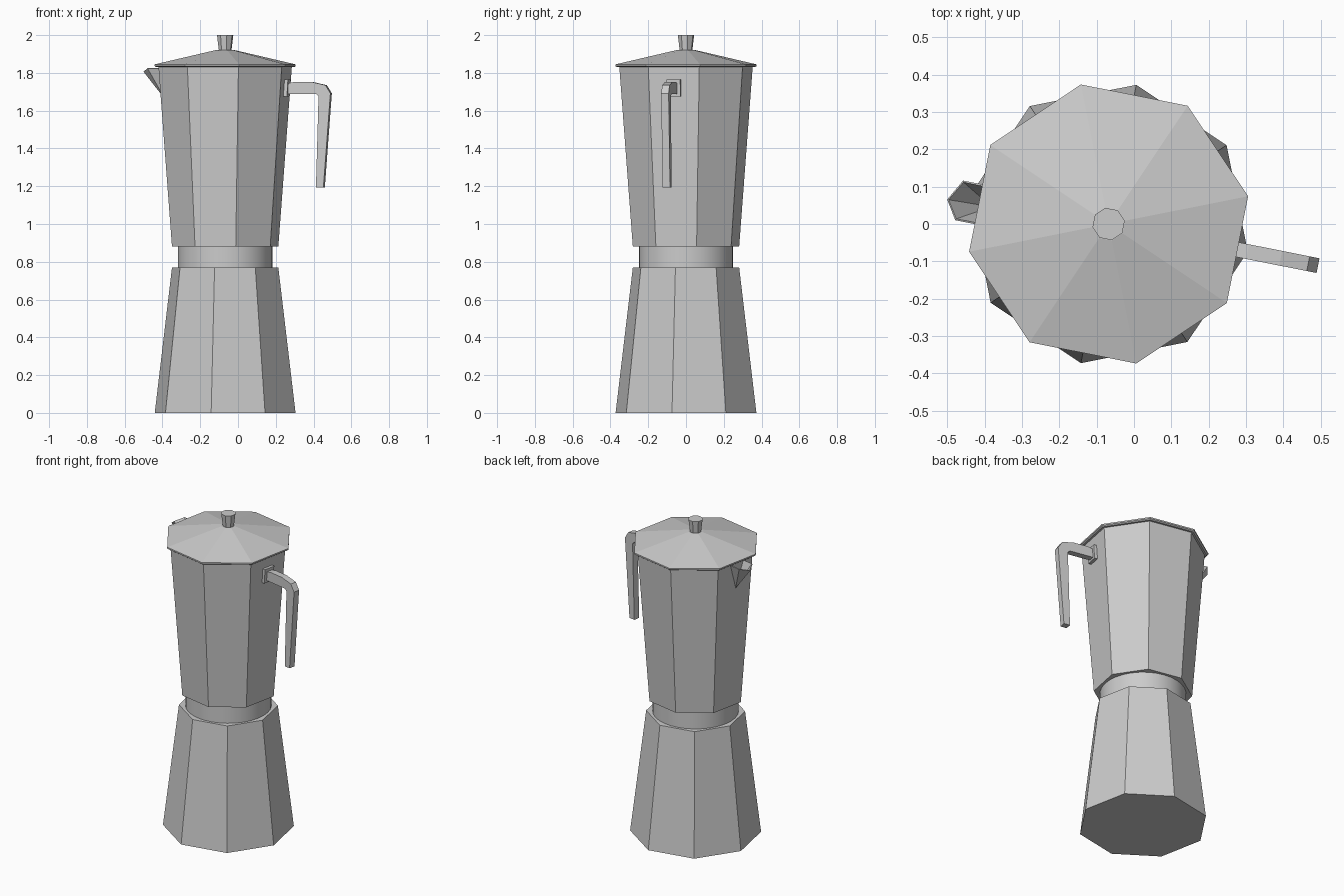
import bpy, bmesh
from math import sin, cos, radians, pi
from mathutils import Matrix

if "Cube" in bpy.data.objects:
    bpy.data.objects.remove(bpy.data.objects["Cube"])

AXIS_X = -0.068          # pot axis, shifted so the whole model is centred
TURN = radians(11.25)    # the pot is turned slightly about its axis


def finish(name, bm):
    bmesh.ops.recalc_face_normals(bm, faces=bm.faces)
    me = bpy.data.meshes.new(name)
    bm.to_mesh(me)
    bm.free()
    ob = bpy.data.objects.new(name, me)
    bpy.context.collection.objects.link(ob)
    return ob


def lathe(name, rings, sides=8, offset=TURN):
    """Closed faceted solid from (radius, z) rings."""
    bm = bmesh.new()
    loops = [[bm.verts.new((AXIS_X + r * cos(offset + 2 * pi * i / sides),
                            r * sin(offset + 2 * pi * i / sides), z))
              for i in range(sides)] for r, z in rings]
    for a, b in zip(loops, loops[1:]):
        for i in range(sides):
            j = (i + 1) % sides
            bm.faces.new((a[i], a[j], b[j], b[i]))
    bm.faces.new(loops[0])
    bm.faces.new(loops[-1])
    return finish(name, bm)


def place(ob, angle):
    """Local x points outward from the pot axis."""
    ob.matrix_world = Matrix.Translation((AXIS_X, 0, 0)) @ Matrix.Rotation(angle, 4, 'Z')


def extrude_profile(name, profile, width, angle):
    """Extrude a (radial, z) outline sideways."""
    bm = bmesh.new()
    sides = [[bm.verts.new((u, s * width / 2, z)) for u, z in profile] for s in (-1, 1)]
    n = len(profile)
    for i in range(n):
        j = (i + 1) % n
        bm.faces.new((sides[0][i], sides[0][j], sides[1][j], sides[1][i]))
    bm.faces.new(sides[0])
    bm.faces.new(sides[1])
    place(finish(name, bm), angle)


# Octagonal water chamber, round collar, octagonal jug
lathe("water_chamber", [(0.38, 0), (0.287, 0.77)], offset=3 * TURN)
collar = lathe("collar", [(0.25, 0.75), (0.25, 0.90)], sides=32)
lathe("jug", [(0.287, 0.88), (0.36, 1.832)])

# Lid with rim, and flared knob
lathe("lid", [(0.372, 1.83), (0.381, 1.836), (0.381, 1.845), (0.045, 1.922)])
lathe("knob", [(0.033, 1.91), (0.044, 2.0)])

# Handle with its mounting plate
extrude_profile("handle", [(0.31, 1.74), (0.38, 1.752), (0.47, 1.752), (0.545, 1.735),
                           (0.572, 1.692), (0.534, 1.192), (0.494, 1.192),
                           (0.508, 1.676), (0.495, 1.689), (0.31, 1.689)], 0.04, -TURN)
extrude_profile("handle_plate", [(0.31, 1.675), (0.341, 1.675),
                                 (0.346, 1.765), (0.31, 1.765)], 0.075, -TURN)

# Open V-shaped pouring spout opposite the handle
bm = bmesh.new()
tip = bm.verts.new((0.435, 0.02, 1.808))
keel = bm.verts.new((0.318, 0.016, 1.66))
for s in (-1, 1):
    y = 0.016 + s * 0.052
    outer = bm.verts.new((0.404, y, 1.825))
    inner = bm.verts.new((0.325, y, 1.825))
    bm.faces.new((tip, outer, keel))
    bm.faces.new((outer, inner, keel))
spout = finish("spout", bm)
place(spout, pi - TURN)
mod = spout.modifiers.new("thickness", 'SOLIDIFY')
mod.thickness = 0.005
mod.offset = 0

# Smooth only the round collar
bpy.ops.object.select_all(action='DESELECT')
collar.select_set(True)
bpy.context.view_layer.objects.active = collar
bpy.ops.object.shade_smooth_by_angle()
